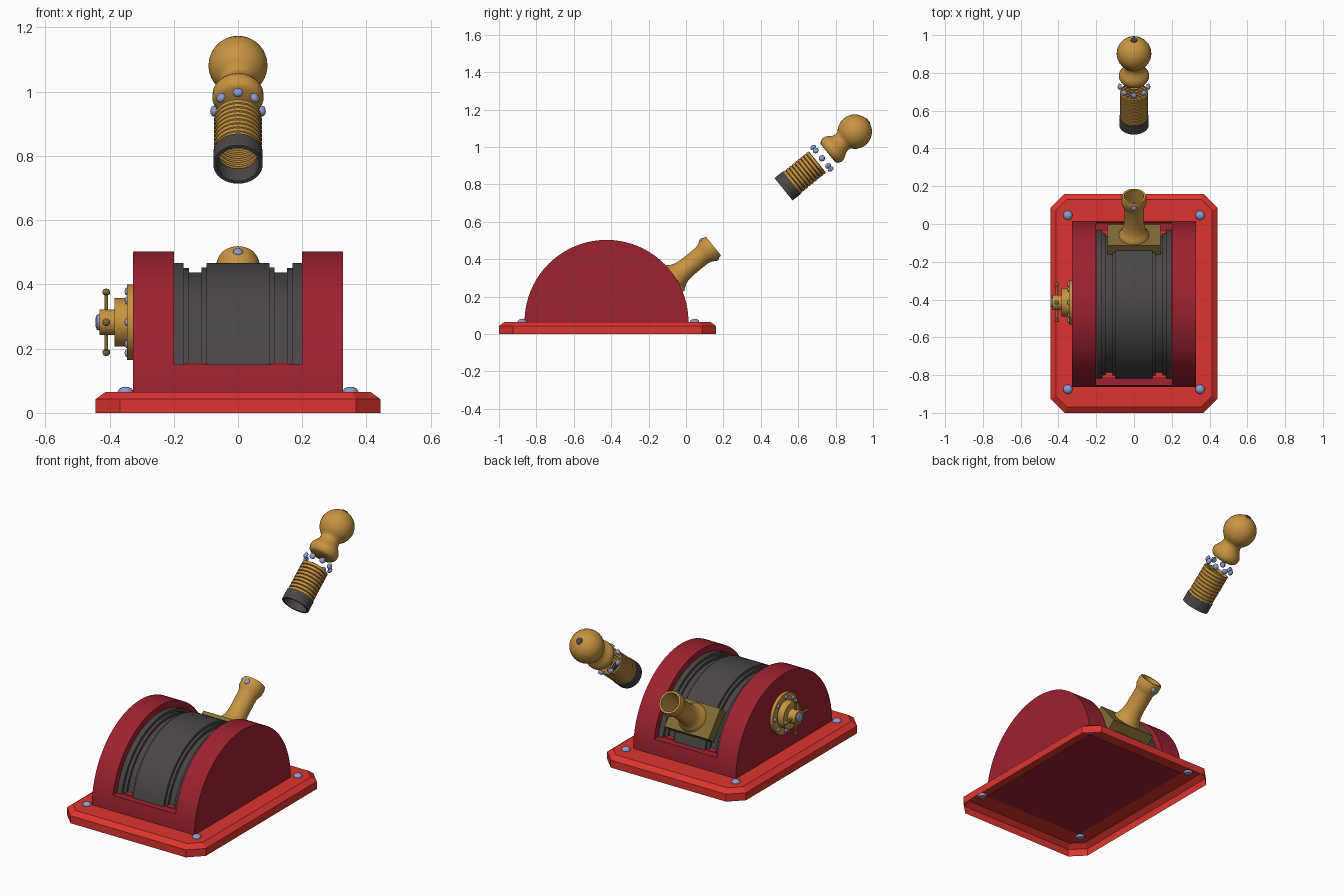
import bpy, bmesh, math
from mathutils import Vector, Matrix

if "Cube" in bpy.data.objects:
    bpy.data.objects.remove(bpy.data.objects["Cube"])


def material(name, r, g, b):
    m = bpy.data.materials.new(name)
    lin = [((c / 255 + 0.055) / 1.055) ** 2.4 for c in (r, g, b)]
    m.diffuse_color = (*lin, 1)
    m.use_nodes = True
    m.node_tree.nodes["Principled BSDF"].inputs["Base Color"].default_value = m.diffuse_color
    return m


RED = material("bright_red", 222, 52, 46)
CRIMSON = material("crimson", 158, 34, 48)
GREY = material("dark_grey", 74, 70, 70)
GOLD = material("gold", 200, 148, 66)
OLIVE = material("olive_brass", 128, 108, 52)
BLUE = material("steel_blue", 140, 155, 208)


def finish(name, bm, mat, angle=35, closed=True):
    bmesh.ops.remove_doubles(bm, verts=bm.verts, dist=1e-5)
    bmesh.ops.recalc_face_normals(bm, faces=bm.faces)
    me = bpy.data.meshes.new(name)
    bm.to_mesh(me)
    bm.free()
    me.materials.append(mat)
    me.shade_smooth()
    me.set_sharp_from_angle(angle=math.radians(angle))
    ob = bpy.data.objects.new(name, me)
    bpy.context.collection.objects.link(ob)
    return ob


def frame(origin, axis):
    q = Vector(axis).to_track_quat('Z', 'Y')
    return Matrix.Translation(Vector(origin)) @ q.to_matrix().to_4x4()


def add_lathe(bm, profile, origin, axis, segs=32):
    # revolve (distance along axis, radius) points
    M = frame(origin, axis)
    rings = []
    for s, r in profile:
        rings.append([bm.verts.new(M @ Vector((r * math.cos(2 * math.pi * i / segs),
                                               r * math.sin(2 * math.pi * i / segs), s)))
                      if r > 0 or i == 0 else None for i in range(segs)])
    for (a, pa), (b, pb) in zip(zip(rings, profile), zip(rings[1:], profile[1:])):
        for i in range(segs):
            j = (i + 1) % segs
            if pa[1] == 0:
                bm.faces.new((a[0], b[i], b[j]))
            elif pb[1] == 0:
                bm.faces.new((a[i], a[j], b[0]))
            else:
                bm.faces.new((a[i], a[j], b[j], b[i]))


def lathe(name, profile, origin, axis, mat, segs=32, angle=35):
    bm = bmesh.new()
    add_lathe(bm, profile, origin, axis, segs)
    return finish(name, bm, mat, angle)


def bolts(name, places, r):
    # domed bolt heads at (position, outward direction)
    bm = bmesh.new()
    prof = [(-0.5 * r, 0), (-0.5 * r, 0.8 * r), (0, r), (0.35 * r, 0.8 * r), (0.55 * r, 0.45 * r), (0.62 * r, 0)]
    for p, d in places:
        add_lathe(bm, prof, p, d, 12)
    return finish(name, bm, BLUE, 60)


def prisms(name, parts, mat):
    # extrude (y, z) outlines along x
    bm = bmesh.new()
    for pts, x0, x1 in parts:
        a = [bm.verts.new((x0, y, z)) for y, z in pts]
        b = [bm.verts.new((x1, y, z)) for y, z in pts]
        bm.faces.new(a)
        bm.faces.new(b[::-1])
        for i in range(len(pts)):
            j = (i + 1) % len(pts)
            bm.faces.new((a[i], b[i], b[j], a[j]))
    bmesh.ops.recalc_face_normals(bm, faces=bm.faces)
    me_name = finish(name, bm, mat, 25)
    return me_name


def box(name, centre, size, mat, rot=Matrix.Identity(4)):
    bm = bmesh.new()
    M = Matrix.Translation(Vector(centre)) @ rot @ Matrix.Diagonal((*size, 1))
    bmesh.ops.create_cube(bm, size=1, matrix=M)
    return finish(name, bm, mat)


# base plate: open-bottomed shell with cut corners and sloped rim
bm = bmesh.new()
rings = []
for z, inset in ((0, 0), (0.043, 0), (0.065, 0.03)):
    hx, hy, c = 0.443 - inset, 0.58 - inset, 0.075 - inset * 0.59
    loop = [(hx, hy - c), (hx - c, hy), (c - hx, hy), (-hx, hy - c),
            (-hx, c - hy), (c - hx, -hy), (hx - c, -hy), (hx, c - hy)]
    rings.append([bm.verts.new((x, y - 0.42, z)) for x, y in loop])
for a, b in zip(rings, rings[1:]):
    for i in range(8):
        j = (i + 1) % 8
        bm.faces.new((a[i], a[j], b[j], b[i]))
bm.faces.new(rings[-1])
finish("base_plate", bm, RED, 10)
bolts("base_bolts", [((x, y, 0.066), (0, 0, 1)) for x in (-0.35, 0.35) for y in (-0.875, 0.046)], 0.025)

# housing: two half discs joined by a low middle block
CY, CZ, R, SLOT = -0.425, 0.065, 0.438, 0.15


def arc(r, a0, a1, n):
    return [(CY + r * math.cos(a0 + (a1 - a0) * i / n), CZ + r * math.sin(a0 + (a1 - a0) * i / n))
            for i in range(n + 1)]


foot = [(CY - R, 0.062), (CY + R, 0.062)]
half = foot + arc(R, 0, math.pi, 40)
cut = math.asin((SLOT - CZ) / R)
middle = foot + arc(R, 0, cut, 3) + arc(R, math.pi - cut, math.pi, 3)
prisms("housing", [(half, -0.327, -0.2), (half, 0.2, 0.327), (middle, -0.2, 0.2)], CRIMSON)

# stepped drum inside the slot
sections = []
for x0, x1, r in ((-0.098, 0.098, 0.402), (0.098, 0.114, 0.388), (0.114, 0.152, 0.372),
                  (0.152, 0.17, 0.386), (0.17, 0.199, 0.402)):
    a = math.asin((SLOT - CZ) / r)
    pts = arc(r, a, math.pi - a, 40)
    sections.append((pts, x0, x1))
    if x0 > 0:
        sections.append((pts, -x1, -x0))
prisms("drum", sections, GREY)
for sx in (-1, 1):
    for y in (-0.798, -0.052):
        box("groove_stop", (sx * 0.133, y, 0.153), (0.064, 0.022, 0.006), RED)

# gun axis: origin at the muzzle, pointing up and back
ANG = math.radians(39)
O = Vector((0, 0.147, 0.47))
D = Vector((0, math.cos(ANG), math.sin(ANG)))
N = Vector((0, -math.sin(ANG), math.cos(ANG)))
X = Vector((1, 0, 0))


def around(s, r, n):
    out = []
    for i in range(n):
        d = N * math.cos(2 * math.pi * i / n) + X * math.sin(2 * math.pi * i / n)
        out.append((O + D * s + d * r, d))
    return out


# mounting plate and lower barrel
box("barrel_mount", O + D * -0.295, (0.28, 0.06, 0.175), OLIVE, Matrix.Rotation(ANG, 4, 'X'))
lathe("lower_barrel", [(-0.29, 0), (-0.29, 0.082), (-0.262, 0.08), (-0.245, 0.068), (-0.22, 0.058),
                       (-0.18, 0.053), (-0.08, 0.053), (-0.062, 0.058), (-0.045, 0.066), (-0.012, 0.067),
                       (0, 0.063), (0, 0.052), (-0.15, 0.046), (-0.15, 0)], O, D, GOLD)
bolts("barrel_bolts", around(-0.03, 0.064, 2), 0.016)

# detached barrel: muzzle ring, ribbed tube, floating bolt ring, knob
lathe("muzzle_ring", [(0.54, 0.064), (0.54, 0.077), (0.482, 0.077), (0.482, 0.066), (0.54, 0.064)], O, D, GREY)
ribs = []
for i in range(9):
    s = 0.535 + i * 0.02
    ribs += [(s, 0.067), (s + 0.003, 0.074), (s + 0.017, 0.074)]
ribs.append((0.715, 0.067))
lathe("ribbed_tube", ribs, O, D, GOLD)
bolts("collar_bolts", around(0.746, 0.076, 8), 0.017)
BALL, BR = 0.972, 0.092
knob = [(0.788, 0), (0.788, 0.062), (0.797, 0.073), (0.813, 0.08), (0.832, 0.079), (0.848, 0.07),
        (0.865, 0.058), (0.885, 0.053)]
for i in range(15):
    a = math.radians(143) * (1 - i / 14)
    knob.append((BALL + BR * math.cos(a), BR * math.sin(a) if i < 14 else 0))
lathe("rear_knob", knob, O, D, GOLD, angle=40)
lathe("knob_vent", [(BALL + 0.08, 0), (BALL + 0.08, 0.02), (BALL + 0.094, 0.018), (BALL + 0.094, 0)],
      O, D, GREY, 16)

# side valve: flange, hub, shaft, cross handle
W = Vector((-0.327, -0.415, 0.282))
L = Vector((-1, 0, 0))
lathe("valve_hub", [(0, 0), (0, 0.117), (0.018, 0.117), (0.018, 0.076), (0.057, 0.076), (0.057, 0.04),
                    (0.104, 0.04), (0.104, 0)], W, L, GOLD)
lathe("valve_cap", [(0.1, 0), (0.1, 0.026), (0.112, 0.024), (0.116, 0.014), (0.116, 0)], W, L, BLUE, 16)
rim = [Vector((0, math.sin(i * math.pi / 4), math.cos(i * math.pi / 4))) for i in range(8)]
bolts("valve_bolts", [(W + L * 0.018 + d * 0.096, L) for d in rim], 0.013)
bm = bmesh.new()
for d in rim[::2]:
    add_lathe(bm, [(0.03, 0), (0.03, 0.006), (0.085, 0.006), (0.088, 0.011), (0.096, 0.012),
                   (0.103, 0.008), (0.105, 0)], W + L * 0.083, d, 12)
finish("valve_handles", bm, OLIVE, 50)
